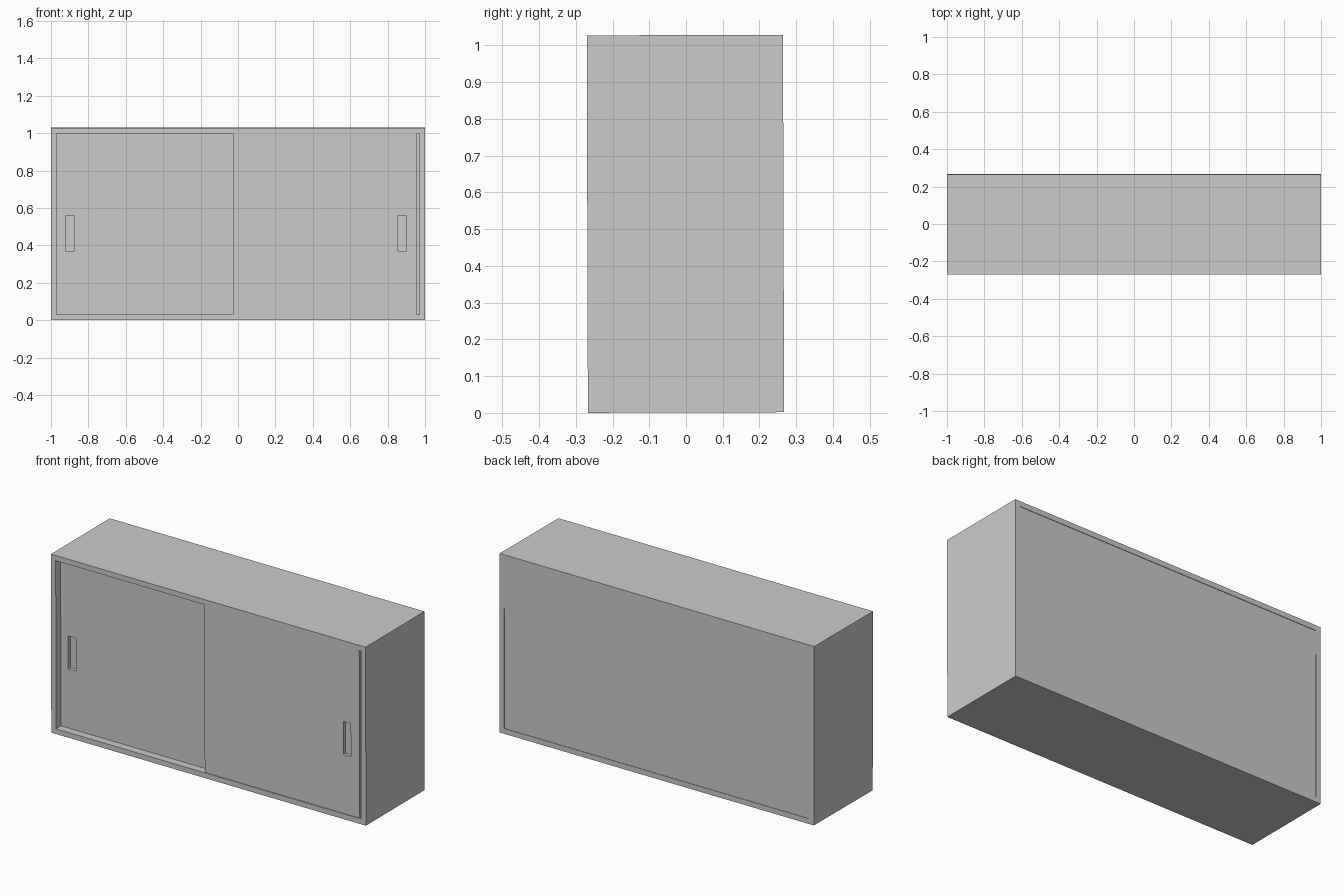
import bpy
import bmesh
from mathutils import Matrix

cube = bpy.data.objects.get("Cube")
if cube:
    bpy.data.objects.remove(cube, do_unlink=True)

# One plain grey for everything
grey = bpy.data.materials.new("light grey")
grey.use_nodes = True
grey.diffuse_color = (0.6, 0.6, 0.6, 1)
grey.node_tree.nodes["Principled BSDF"].inputs["Base Color"].default_value = (0.6, 0.6, 0.6, 1)

W, D, H, T = 1.0, 0.267, 1.027, 0.03   # half width, half depth, height, board thickness
LEAN = Matrix.Translation((0, 0, 0.001)) @ Matrix.Rotation(0.003, 4, "X")


def board(name, x, y, z, pocket=None):
    """Box between ranges; pocket = (x range, z range, depth) sinks a pull into the front."""
    bm = bmesh.new()
    bmesh.ops.create_cube(bm, size=1)
    for v in bm.verts:
        v.co = [r[0] if c < 0 else r[1] for c, r in zip(v.co, (x, y, z))]
    if pocket:
        px, pz, depth = pocket
        cuts = [((p, 0, 0), (1, 0, 0)) for p in px] + [((0, 0, p), (0, 0, 1)) for p in pz]
        for co, no in cuts:
            geom = bm.verts[:] + bm.edges[:] + bm.faces[:]
            bmesh.ops.bisect_plane(bm, geom=geom, plane_co=co, plane_no=no)
        bm.normal_update()
        pull = [f for f in bm.faces if f.normal.y < -0.9
                and px[0] < f.calc_center_median().x < px[1]
                and pz[0] < f.calc_center_median().z < pz[1]]
        new = bmesh.ops.extrude_face_region(bm, geom=pull)["geom"]
        bmesh.ops.delete(bm, geom=pull, context="FACES_ONLY")
        verts = [g for g in new if isinstance(g, bmesh.types.BMVert)]
        bmesh.ops.translate(bm, verts=verts, vec=(0, depth, 0))
    bmesh.ops.recalc_face_normals(bm, faces=bm.faces)
    bm.transform(LEAN)
    mesh = bpy.data.meshes.new(name)
    bm.to_mesh(mesh)
    bm.free()
    mesh.materials.append(grey)
    obj = bpy.data.objects.new(name, mesh)
    bpy.context.collection.objects.link(obj)
    return obj


# Case
inner = (-W + T, W - T)
board("right_side", (-W, -W + T), (-D, D), (0, H))
board("left_side", (W - T, W), (-D, D), (0, H))
board("bottom_board", inner, (-D, D), (0, T))
board("top_board", inner, (-D, D), (H - T, H))
board("back_panel", inner, (D - 0.02, D - 0.003), (T, H - T))

# Sliding doors: one near the front edge, one on the track behind it
pull_z = (0.37, 0.56)
board("front_door", (-0.027, 0.957), (-D + 0.004, -D + 0.04), (T + 0.001, H - T),
      ((0.855, 0.902), pull_z, 0.02))
board("rear_door", (-W + T, 0.03), (-D + 0.045, -D + 0.08), (T, H - T),
      ((-0.923, -0.873), pull_z, 0.02))
